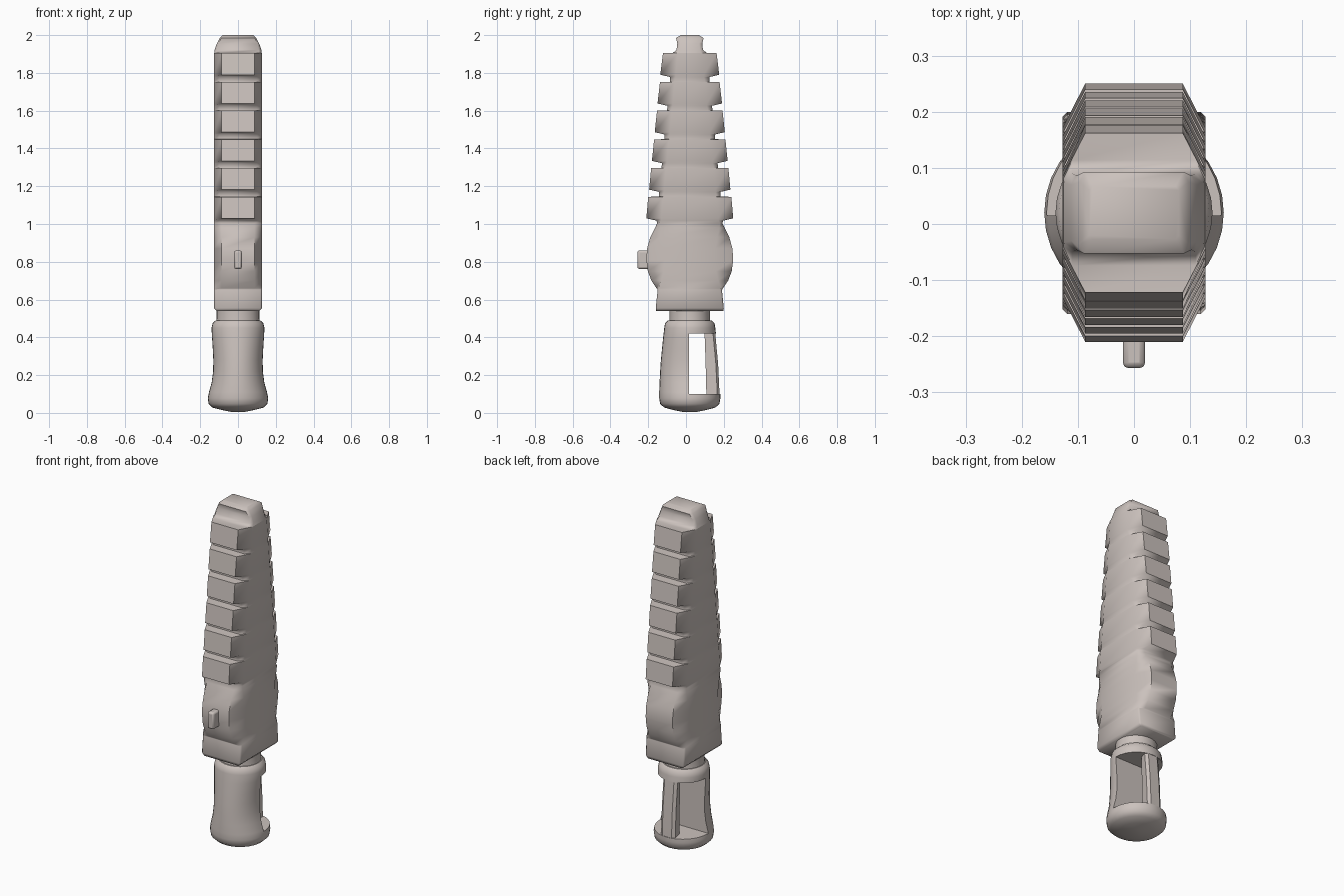
import bpy, bmesh, math

if "Cube" in bpy.data.objects:
    bpy.data.objects.remove(bpy.data.objects["Cube"])

CY = 0.02  # depth axis shared by all parts

mat = bpy.data.materials.new("warm_grey")
mat.diffuse_color = (0.60, 0.54, 0.51, 1)
mat.use_nodes = True
mat.node_tree.nodes["Principled BSDF"].inputs["Base Color"].default_value = mat.diffuse_color


def loft(name, rings, angle):
    """Skin a stack of equal-length rings and cap both ends."""
    bm = bmesh.new()
    loops = [[bm.verts.new(p) for p in ring] for ring in rings]
    n = len(loops[0])
    for a, b in zip(loops, loops[1:]):
        for i in range(n):
            j = (i + 1) % n
            bm.faces.new((a[i], a[j], b[j], b[i]))
    bm.faces.new(loops[0][::-1])
    bm.faces.new(loops[-1])
    bmesh.ops.recalc_face_normals(bm, faces=bm.faces)
    me = bpy.data.meshes.new(name)
    bm.to_mesh(me)
    bm.free()
    ob = bpy.data.objects.new(name, me)
    bpy.context.collection.objects.link(ob)
    me.materials.append(mat)
    smooth(ob, angle)
    return ob


def smooth(ob, angle):
    bpy.ops.object.select_all(action='DESELECT')
    ob.select_set(True)
    bpy.context.view_layer.objects.active = ob
    bpy.ops.object.shade_smooth_by_angle(angle=math.radians(angle))


def octagon(z, d, flat, xo, xs=0.127):
    """Chamfered rectangle: depth d at half width xo, side depth flat at xs."""
    return [(x, CY + y, z) for x, y in (
        (-xo, -d), (xo, -d), (xs, -flat), (xs, flat),
        (xo, d), (-xo, d), (-xs, flat), (-xs, -flat))]


def ellipse(z, rx, ry, n=32):
    return [(rx * math.cos(2 * math.pi * i / n),
             CY + ry * math.sin(2 * math.pi * i / n), z) for i in range(n)]


def box(name, x, y0, y1, z0, z1, angle=30):
    return loft(name, [[(-x, y0, z), (x, y0, z), (x, y1, z), (-x, y1, z)]
                       for z in (z0, z1)], angle)


def bevel(ob, width, segments):
    m = ob.modifiers.new("bevel", 'BEVEL')
    m.width, m.segments = width, segments


# Main body: base block and the round bulge on front and back
rings = [octagon(*s) for s in (
    (0.54, 0.178, 0.172, 0.108, 0.114),
    (0.555, 0.180, 0.172, 0.119),
    (0.652, 0.170, 0.163, 0.119),
    (0.660, 0.176, 0.165, 0.087),
    (0.70, 0.203, 0.150, 0.087),
    (0.75, 0.222, 0.138, 0.087),
    (0.81, 0.230, 0.132, 0.087),
    (0.87, 0.226, 0.134, 0.087),
    (0.93, 0.209, 0.145, 0.087),
    (0.98, 0.184, 0.156, 0.087),
    (1.005, 0.172, 0.160, 0.087))]

# Main body: six teeth with undercut bottoms, tapering upward
for i in range(6):
    bottom = 1.03 + 0.152 * i
    top = bottom + 0.114
    core = 0.177 - 0.0147 * i
    flat = 0.152 - 0.0155 * i
    rings += [
        octagon(bottom - 0.012, core, flat, 0.100),
        octagon(bottom, 0.230 - 0.0148 * i, flat, 0.087),
        octagon(top, 0.220 - 0.0156 * i, flat - 0.01, 0.087)]
    if i < 5:
        rings.append(octagon(top + 0.001, core - 0.013, flat - 0.01, 0.100))

# Main body: tip
rings += [octagon(*s) for s in (
    (1.902, 0.094, 0.060, 0.110, 0.126),
    (1.922, 0.070, 0.053, 0.110, 0.124),
    (1.955, 0.066, 0.050, 0.103, 0.112),
    (1.985, 0.073, 0.055, 0.088, 0.097),
    (2.0, 0.047, 0.040, 0.074, 0.080))]
loft("body", rings, 62)

# Release button on the front bulge
button = box("button", 0.02, -0.257, -0.15, 0.762, 0.860)
bevel(button, 0.010, 2)

# Collar between body and handle
loft("collar", [ellipse(0.46, 0.118, 0.110), ellipse(0.50, 0.113, 0.107),
                ellipse(0.55, 0.113, 0.107)], 40)

# Handle with waisted grip and rounded pommel
handle = loft("handle", [ellipse(*s) for s in (
    (0.004, 0.03, 0.03), (0.015, 0.085, 0.085), (0.028, 0.135, 0.135),
    (0.048, 0.156, 0.157), (0.078, 0.160, 0.162), (0.11, 0.154, 0.162),
    (0.16, 0.140, 0.160), (0.22, 0.132, 0.157), (0.28, 0.131, 0.153),
    (0.34, 0.134, 0.147), (0.40, 0.138, 0.141), (0.45, 0.140, 0.135),
    (0.475, 0.134, 0.131), (0.49, 0.118, 0.115))], 40)

# Opening behind the grip
cutter = box("opening_cutter", 0.3, 0.015, 0.4, 0.10, 0.42)
cutter.hide_render = True
cut = handle.modifiers.new("opening", 'BOOLEAN')
cut.operation, cut.object, cut.solver = 'DIFFERENCE', cutter, 'EXACT'
bpy.context.view_layer.objects.active = handle
bpy.ops.object.modifier_apply(modifier=cut.name)
bpy.data.objects.remove(cutter)
smooth(handle, 40)

# Rear pillar closing the opening
pillar = loft("rear_pillar", [
    [(-0.032, y0, z), (0.032, y0, z), (0.046, y1 - 0.012, z),
     (0.03, y1, z), (-0.03, y1, z), (-0.046, y1 - 0.012, z)]
    for z, y0, y1 in ((0.09, 0.108, 0.178), (0.26, 0.104, 0.170),
                      (0.43, 0.098, 0.154))], 35)
